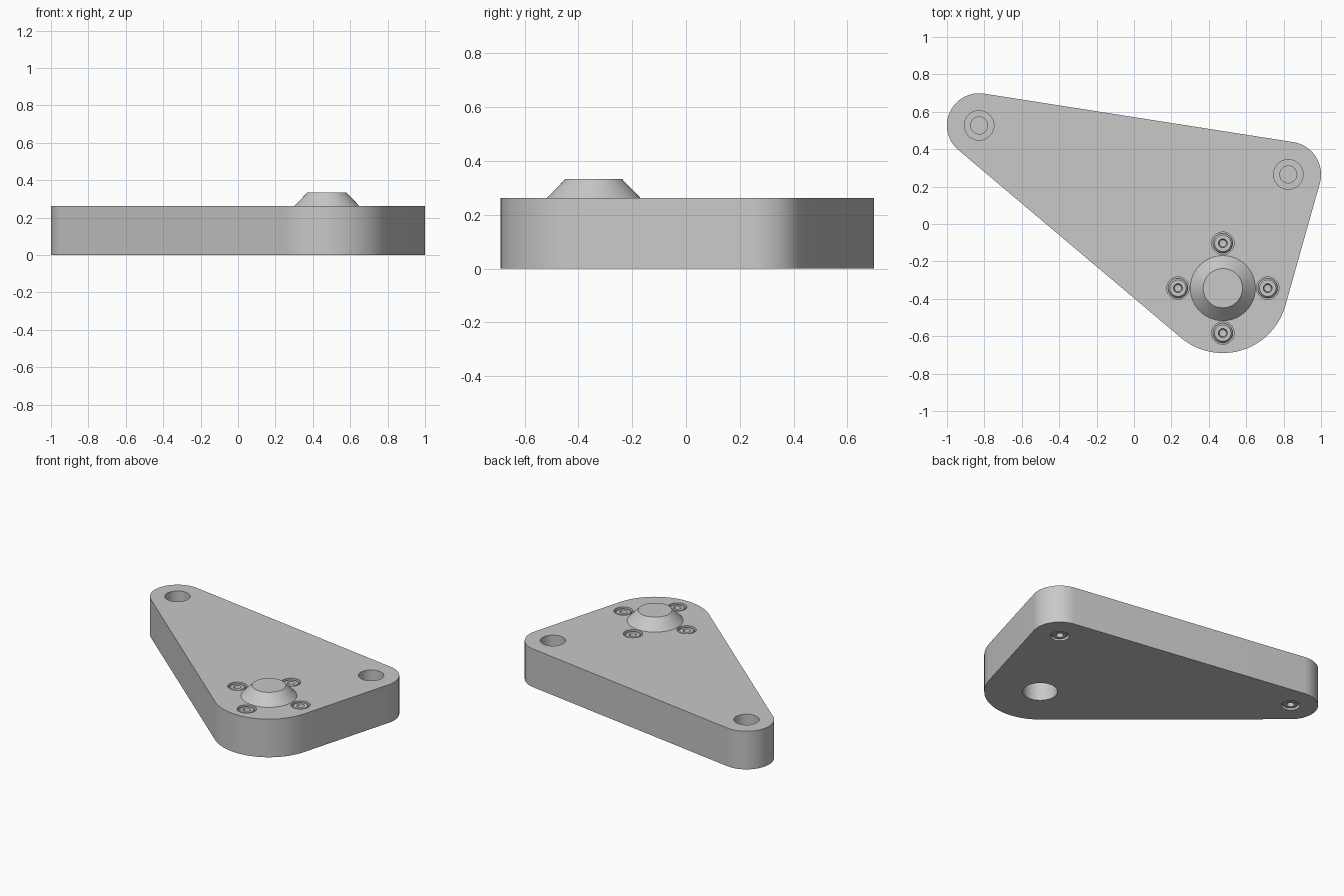
import bpy, bmesh, math
from mathutils import Vector

cube = bpy.data.objects.get("Cube")
if cube:
    bpy.data.objects.remove(cube, do_unlink=True)

grey = bpy.data.materials.new("machined grey")
grey.use_nodes = True
GREY = (0.58, 0.58, 0.58, 1)
grey.diffuse_color = GREY
grey.node_tree.nodes["Principled BSDF"].inputs["Base Color"].default_value = GREY

HEIGHT = 0.262
LEFT_LUG = Vector((0.825, 0.265))
RIGHT_LUG = Vector((-0.828, 0.527))
HUB = Vector((0.475, -0.343))


def finish(bm, name):
    bmesh.ops.recalc_face_normals(bm, faces=bm.faces)
    mesh = bpy.data.meshes.new(name)
    bm.to_mesh(mesh)
    bm.free()
    obj = bpy.data.objects.new(name, mesh)
    bpy.context.collection.objects.link(obj)
    mesh.materials.append(grey)
    return obj


def smooth(obj):
    bpy.ops.object.select_all(action='DESELECT')
    obj.select_set(True)
    bpy.context.view_layer.objects.active = obj
    bpy.ops.object.shade_smooth_by_angle(angle=math.radians(30))


def add_lathe(bm, centre, profile, sides=48):
    """Closed solid turned about a vertical axis from (radius, z) pairs."""
    rings = []
    for r, z in profile:
        rings.append([bm.verts.new((centre.x + r * math.cos(math.tau * i / sides),
                                    centre.y + r * math.sin(math.tau * i / sides), z))
                      for i in range(sides)])
    for a, b in zip(rings, rings[1:]):
        for i in range(sides):
            j = (i + 1) % sides
            bm.faces.new((a[i], a[j], b[j], b[i]))
    bm.faces.new(rings[0][::-1])
    bm.faces.new(rings[-1])


def turned(name, centre, profile, sides=48):
    bm = bmesh.new()
    add_lathe(bm, centre, profile, sides)
    obj = finish(bm, name)
    smooth(obj)
    return obj


# Plate outline: three corner arcs joined by tangent lines
corners = [(HUB, 0.347), (LEFT_LUG, 0.175), (RIGHT_LUG, 0.172)]
normals = []
for k, (c, r) in enumerate(corners):
    c2, r2 = corners[(k + 1) % 3]
    d = c2 - c
    normals.append(math.atan2(d.y, d.x) - math.acos((r - r2) / d.length))
bm = bmesh.new()
outline = []
for k, (c, r) in enumerate(corners):
    start = normals[k - 1]
    sweep = (normals[k] - start) % math.tau
    for i in range(25):
        a = start + sweep * i / 24
        outline.append(bm.verts.new((c.x + r * math.cos(a), c.y + r * math.sin(a), 0)))
base = bm.faces.new(outline)
top = bmesh.ops.extrude_face_region(bm, geom=[base])
bmesh.ops.translate(bm, vec=(0, 0, HEIGHT),
                    verts=[v for v in top["geom"] if isinstance(v, bmesh.types.BMVert)])
plate = finish(bm, "plate")

# Holes: lug counterbores, screw recesses and the hub bore underneath
screw_spots = [HUB + Vector(o) for o in ((0.24, 0), (-0.24, 0), (0, 0.24), (0, -0.24))]
bm = bmesh.new()
for lug in (LEFT_LUG, RIGHT_LUG):
    add_lathe(bm, lug, [(0.079, 0.1), (0.079, 0.3)])
    add_lathe(bm, lug, [(0.058, -0.05), (0.058, 0.04)])
for spot in screw_spots:
    add_lathe(bm, spot, [(0.06, HEIGHT - 0.04), (0.06, 0.3)])
add_lathe(bm, HUB, [(0.108, -0.05), (0.108, 0.24)])
cutter = finish(bm, "hole_cutter")
cutter.hide_render = True
cut = plate.modifiers.new("holes", 'BOOLEAN')
cut.operation = 'DIFFERENCE'
cut.solver = 'EXACT'
cut.object = cutter
bpy.context.view_layer.objects.active = plate
bpy.ops.object.modifier_apply(modifier=cut.name)
bpy.data.objects.remove(cutter, do_unlink=True)
smooth(plate)

# Tapered boss on the hub
turned("hub_boss", HUB, [(0.174, HEIGHT - 0.005), (0.174, HEIGHT), (0.105, 0.333)], 64)


# Socket screws: rounded head with a recessed drive
HEAD = [(0.053, 0.042), (0.053, 0.016), (0.044, 0.005),
        (0.024, 0.005), (0.019, 0.028), (0.006, 0.03)]
for i, spot in enumerate(screw_spots):
    turned(f"hub_screw_{i + 1}", spot, [(r, HEIGHT - depth) for r, depth in HEAD], 32)
for side, lug in (("left", LEFT_LUG), ("right", RIGHT_LUG)):
    turned(f"{side}_lug_screw", lug, HEAD, 32)
    turned(f"{side}_lug_screw_end", lug, [(0.048, 0.095), (0.048, 0.11)], 32)
